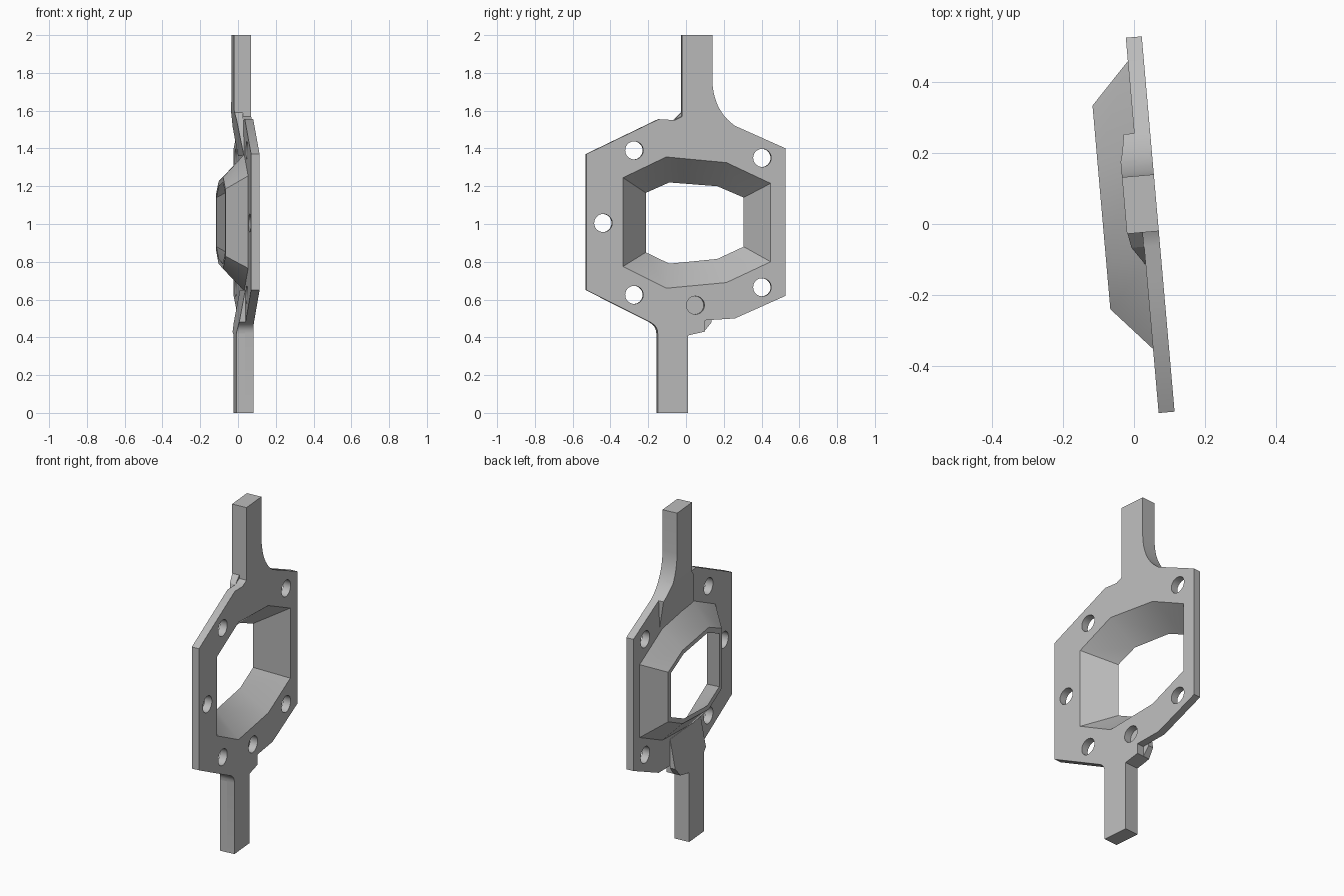
import bpy, bmesh, math
from mathutils import Matrix, Vector

if "Cube" in bpy.data.objects:
    bpy.data.objects.remove(bpy.data.objects["Cube"])

grey = bpy.data.materials.new("plain_grey")
grey.use_nodes = True
colour = (0.5, 0.5, 0.5, 1)
grey.diffuse_color = colour
grey.node_tree.nodes["Principled BSDF"].inputs["Base Color"].default_value = colour

# Parts are laid out in (depth behind the face, u, z), then turned slightly about z
PLACE = Matrix.Translation((0.068, 0, 0)) @ Matrix.Rotation(math.radians(5), 4, "Z")
PLATE = 0.045
ARM = 0.09


def finish(name, bm):
    bmesh.ops.recalc_face_normals(bm, faces=bm.faces)
    bm.transform(PLACE)
    mesh = bpy.data.meshes.new(name)
    bm.to_mesh(mesh)
    bm.free()
    mesh.materials.append(grey)
    obj = bpy.data.objects.new(name, mesh)
    bpy.context.collection.objects.link(obj)
    bpy.ops.object.select_all(action="DESELECT")
    bpy.context.view_layer.objects.active = obj
    obj.select_set(True)
    bpy.ops.object.shade_smooth_by_angle(angle=math.radians(30))
    return obj


def loop(bm, points, depth):
    return [bm.verts.new((-depth, u, z)) for u, z in points]


def extrude_back(bm, faces, depth):
    new = bmesh.ops.extrude_face_region(bm, geom=faces)["geom"]
    verts = [g for g in new if isinstance(g, bmesh.types.BMVert)]
    bmesh.ops.translate(bm, verts=verts, vec=(-depth, 0, 0))


def circle(u, z, r, n=32):
    return [(u + r * math.cos(math.tau * i / n), z + r * math.sin(math.tau * i / n))
            for i in range(n)]


def bezier(a, b, c, n=10):
    a, b, c = Vector(a), Vector(b), Vector(c)
    return [tuple(a * (1 - t) ** 2 + b * 2 * t * (1 - t) + c * t * t)
            for t in (i / n for i in range(n + 1))]


# Shared fillets where the arms flow into the plate
top_fillet = bezier((0.14, 1.76), (0.145, 1.6), (0.26, 1.52))
low_fillet = bezier((-0.19, 0.48), (-0.15, 0.46), (-0.15, 0.42), 5)

outline = ([(-0.53, 0.65), (-0.53, 1.37), (-0.145, 1.555), (-0.06, 1.55),
            (-0.02, 1.57), (-0.02, 2), (0.14, 2)] + top_fillet +
           [(0.53, 1.4), (0.53, 0.62), (0.26, 0.5), (0.1, 0.49), (0.1, 0.43),
            (0.01, 0.41), (0.01, 0), (-0.15, 0)] + low_fillet[::-1])

opening = [(-0.335, 0.775), (-0.335, 1.245), (-0.105, 1.355), (0.215, 1.325),
           (0.45, 1.215), (0.45, 0.8), (0.215, 0.69), (-0.105, 0.66)]
mouth = [(-0.2, 0.85), (-0.2, 1.165), (-0.075, 1.22), (0.18, 1.2),
         (0.32, 1.14), (0.32, 0.88), (0.18, 0.815), (-0.075, 0.79)]
holes = [(-0.275, 1.39), (0.405, 1.35), (-0.44, 1.005), (-0.275, 0.625),
         (0.405, 0.665), (0.05, 0.57)]

# Mounting plate with bolt holes and window
bm = bmesh.new()
edges = []
for ring in [outline, opening] + [circle(u, z, 0.048) for u, z in holes]:
    vs = loop(bm, ring, 0)
    edges += [bm.edges.new((vs[i - 1], vs[i])) for i in range(len(vs))]
bmesh.ops.triangle_fill(bm, edges=edges, use_beauty=True, normal=(1, 0, 0))
extrude_back(bm, bm.faces[:], PLATE)
finish("mounting_plate", bm)


def grow(points, amount):
    # Push a ring outward from its centre
    cu = sum(p[0] for p in points) / len(points)
    cz = sum(p[1] for p in points) / len(points)
    ru = max(abs(p[0] - cu) for p in points)
    rz = max(abs(p[1] - cz) for p in points)
    return [(cu + (u - cu) * (1 + amount / ru), cz + (z - cz) * (1 + amount / rz))
            for u, z in points]


# Tapered funnel behind the window
bm = bmesh.new()
rings = [loop(bm, opening, 0), loop(bm, mouth, 0.155),
         loop(bm, grow(mouth, 0.028), 0.155),
         loop(bm, grow(opening, 0.014), PLATE), loop(bm, opening, PLATE)]
for a, b in zip(rings, rings[1:] + rings[:1]):
    for i in range(len(a)):
        bm.faces.new((a[i - 1], a[i], b[i], b[i - 1]))
finish("funnel", bm)


def arm_back(name, points, z_thick, z_thin):
    # Thick backing of an arm, sloping down to the plate between two heights
    bm = bmesh.new()
    face = bm.faces.new(loop(bm, points, PLATE))
    extrude_back(bm, [face], ARM - PLATE)
    bmesh.ops.bisect_plane(bm, geom=bm.verts[:] + bm.edges[:] + bm.faces[:],
                           plane_co=(0, 0, z_thick), plane_no=(0, 0, 1))
    for v in bm.verts:
        if v.co.x < -PLATE - 0.001:
            t = (v.co.z - z_thick) / (z_thin - z_thick)
            t = min(max(t, 0), 0.97)
            v.co.x = -ARM + (ARM - PLATE) * t
    finish(name, bm)


arm_back("upper_arm_back",
         [(-0.02, 2), (0.14, 2)] + top_fillet +
         [(0.25, 1.36), (-0.11, 1.36), (-0.06, 1.55), (-0.02, 1.59)], 1.6, 1.36)
arm_back("lower_arm_back",
         [(-0.15, 0), (0.01, 0), (0.01, 0.41), (0.1, 0.43), (0.14, 0.48),
          (0.14, 0.65), (-0.19, 0.65)] + low_fillet, 0.42, 0.65)
